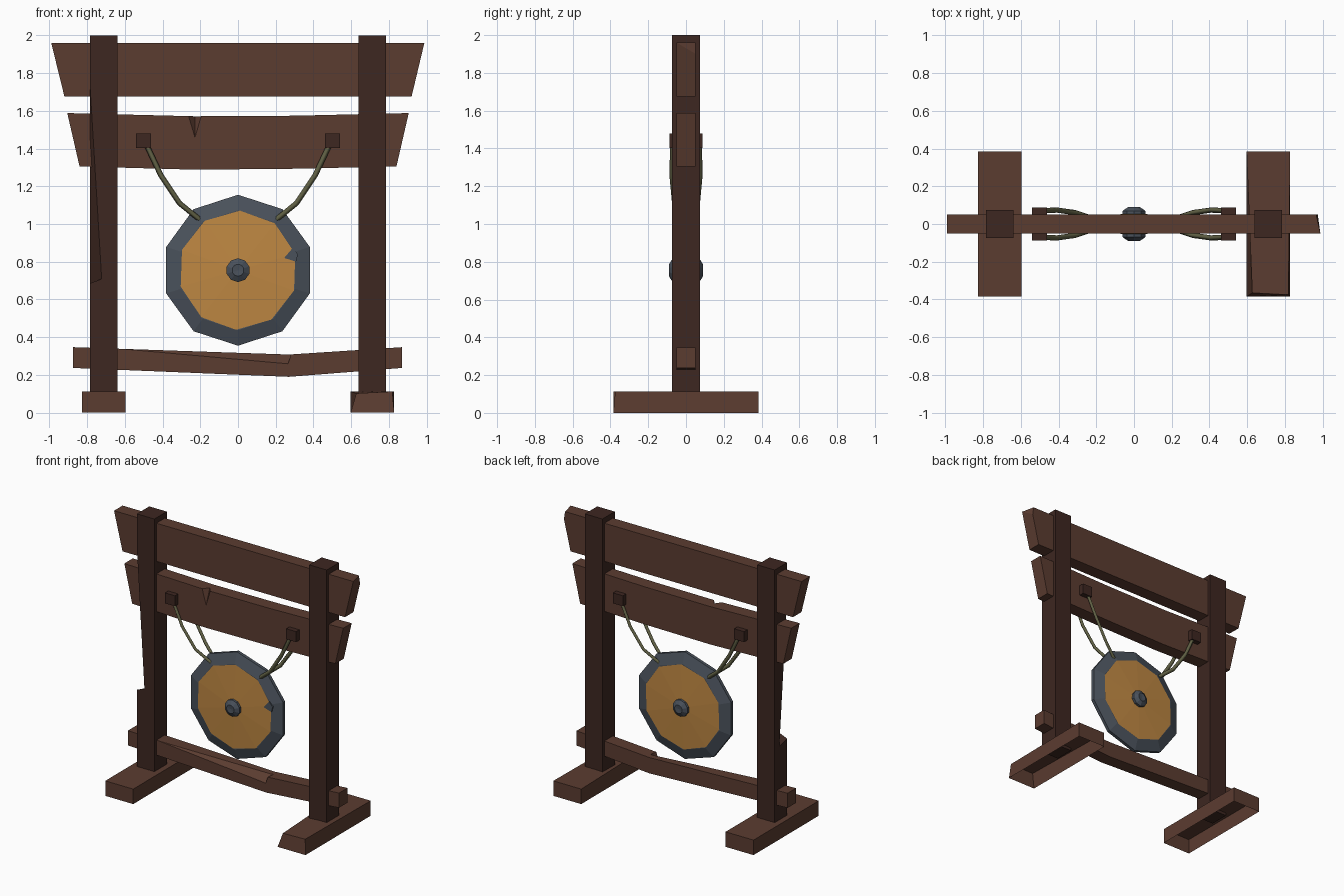
import bpy, bmesh
from math import sin, cos, pi, radians
from mathutils import Vector

if "Cube" in bpy.data.objects:
    bpy.data.objects.remove(bpy.data.objects["Cube"])


def material(name, rgb):
    m = bpy.data.materials.new(name)
    m.diffuse_color = (*rgb, 1)
    m.use_nodes = True
    m.node_tree.nodes["Principled BSDF"].inputs["Base Color"].default_value = m.diffuse_color
    return m


WOOD = material("brown_wood", (0.105, 0.045, 0.030))
DARK = material("dark_wood", (0.047, 0.020, 0.015))
STEEL = material("blue_grey_metal", (0.068, 0.083, 0.105))
BRASS = material("brass", (0.52, 0.245, 0.055))
ROPE = material("green_rope", (0.125, 0.125, 0.062))


def finish(bm, name, mat):
    bmesh.ops.recalc_face_normals(bm, faces=bm.faces[:])
    me = bpy.data.meshes.new(name)
    bm.to_mesh(me)
    bm.free()
    ob = bpy.data.objects.new(name, me)
    bpy.context.collection.objects.link(ob)
    me.materials.append(mat)
    return ob


def prism(name, outline, y0, y1, mat):
    """Extrude an x-z outline from y0 to y1."""
    bm = bmesh.new()
    f = bm.faces.new([bm.verts.new((x, y0, z)) for x, z in outline])
    ext = bmesh.ops.extrude_face_region(bm, geom=[f])["geom"]
    vs = [v for v in ext if isinstance(v, bmesh.types.BMVert)]
    bmesh.ops.translate(bm, verts=vs, vec=(0, y1 - y0, 0))
    return finish(bm, name, mat)


def box(name, x0, x1, y, z0, z1, mat):
    return prism(name, [(x0, z0), (x1, z0), (x1, z1), (x0, z1)], -y, y, mat)


def hull(name, pts, mat):
    bm = bmesh.new()
    for p in pts:
        bm.verts.new(p)
    bmesh.ops.convex_hull(bm, input=bm.verts[:])
    return finish(bm, name, mat)


def chip(ob, pts):
    """Knock a splinter out of a part."""
    cut = hull("chip_cutter", pts, ob.data.materials[0])
    cut.hide_render = True
    mod = ob.modifiers.new("chip", 'BOOLEAN')
    mod.operation, mod.solver, mod.object = 'DIFFERENCE', 'EXACT', cut
    bpy.context.view_layer.objects.active = ob
    bpy.ops.object.modifier_apply(modifier=mod.name)
    bpy.data.objects.remove(cut)


def lathe(name, profile, mat, phase=0.0, n=10, zc=0.755):
    """Spin (radius, y) points about the gong's y axis."""
    bm = bmesh.new()
    rings = []
    for r, y in profile:
        if r == 0:
            rings.append([bm.verts.new((0, y, zc))] * n)
        else:
            rings.append([bm.verts.new((r * cos(a), y, zc + r * sin(a)))
                          for a in (pi / 2 + phase + 2 * pi * k / n for k in range(n))])
    for a, b in zip(rings, rings[1:]):
        for k in range(n):
            j = (k + 1) % n
            quad = [a[k], a[j], b[j], b[k]]
            bm.faces.new(list(dict.fromkeys(quad)))
    return finish(bm, name, mat)


# Posts and hollow feet
posts, feet = {}, {}
for s, side in ((-1, "left"), (1, "right")):
    a, b = sorted((s * 0.64, s * 0.785))
    posts[side] = box(side + "_post", a, b, 0.073, 0.09, 2.0, DARK)
    a, b = sorted((s * 0.597, s * 0.828))
    foot = box(side + "_foot", a, b, 0.385, 0, 0.112, WOOD)
    bm = bmesh.new()
    bm.from_mesh(foot.data)
    bottom = [f for f in bm.faces if f.normal.z < -0.9]
    bmesh.ops.delete(bm, geom=bottom, context='FACES_ONLY')
    bm.to_mesh(foot.data)
    bm.free()
    feet[side] = foot

# Worn corner of the right foot
for v in feet["right"].data.vertices:
    if v.co.y < 0 and v.co.z > 0.1:
        v.co += Vector((0.03, 0.02, -0.01)) if v.co.x < 0.7 else Vector((-0.01, 0.01, 0))

# Long splinter on the left post
chip(posts["left"], [(-0.787, -0.075, 1.80), (-0.722, -0.074, 0.71),
                     (-0.786, 0.02, 0.66), (-0.90, -0.19, 0.67)])

# Top beam with a clipped corner
top = prism("top_beam", [(-0.99, 1.96), (0.988, 1.96), (0.92, 1.675), (-0.92, 1.675)],
            -0.05, 0.05, WOOD)
chip(top, [(0.988, -0.051, 1.961), (0.974, 0.051, 1.90), (0.965, 0.051, 1.961),
           (1.1, 0.1, 2.05)])

# Sagging hanging beam with a notch
hang = prism("hanging_beam", [(-0.905, 1.588), (-0.23, 1.571), (0.3, 1.574), (0.905, 1.588),
                              (0.84, 1.305), (0.3, 1.293), (-0.23, 1.288), (-0.84, 1.305)],
             -0.05, 0.05, WOOD)
chip(hang, [(-0.275, -0.06, 1.59), (-0.182, -0.06, 1.59), (-0.228, -0.055, 1.445),
            (-0.228, 0.0, 1.59)])

# Bent bottom rail with a split front edge
rail = prism("bottom_rail", [(-0.875, 0.347), (0.27, 0.308), (0.87, 0.347),
                             (0.87, 0.237), (0.27, 0.19), (-0.875, 0.237)],
             -0.05, 0.05, WOOD)
chip(rail, [(-0.66, -0.051, 0.341), (0.265, -0.051, 0.258), (0.29, 0.01, 0.311),
            (0.30, -0.15, 0.42)])

# Pegs through the hanging beam, and ropes front and back
for s, side in ((-1, "left"), (1, "right")):
    a, b = sorted((s * 0.46, s * 0.542))
    box(side + "_peg", a, b, 0.088, 1.402, 1.48, DARK)
    for d, face in ((-1, "front"), (1, "back")):
        cu = bpy.data.curves.new(side + "_" + face + "_rope", 'CURVE')
        cu.dimensions = '3D'
        cu.bevel_depth, cu.bevel_resolution = 0.014, 0
        cu.use_fill_caps = True
        sp = cu.splines.new('POLY')
        path = [(0.485, 0.07, 1.42), (0.41, 0.074, 1.26), (0.31, 0.06, 1.11), (0.205, 0.025, 1.025)]
        sp.points.add(len(path) - 1)
        for p, (x, y, z) in zip(sp.points, path):
            p.co = (s * x, d * y, z, 1)
        cu.materials.append(ROPE)
        ob = bpy.data.objects.new(cu.name, cu)
        bpy.context.collection.objects.link(ob)

# Ten-sided gong: bevelled rim, brass faces, boss
tilt = radians(-2)
lathe("gong_rim", [(0.30, -0.038), (0.318, -0.04), (0.40, -0.012), (0.40, 0.012),
                   (0.318, 0.04), (0.30, 0.038)], STEEL)
for d, face in ((-1, "front"), (1, "back")):
    lathe("gong_" + face, [(0.316, d * 0.041), (0, d * 0.055)], BRASS, tilt)
    lathe(face + "_boss", [(0.063, d * 0.045), (0.063, d * 0.07), (0.032, d * 0.09), (0, d * 0.086)],
          STEEL)

# Chipped brass edge showing the metal below
chip_pts = [(0.29, 0.873), (0.245, 0.82), (0.308, 0.80), (0.318, 0.84)]
hull("gong_chip", [(x, y, z) for x, z in chip_pts for y in (-0.046, -0.03)], STEEL)
